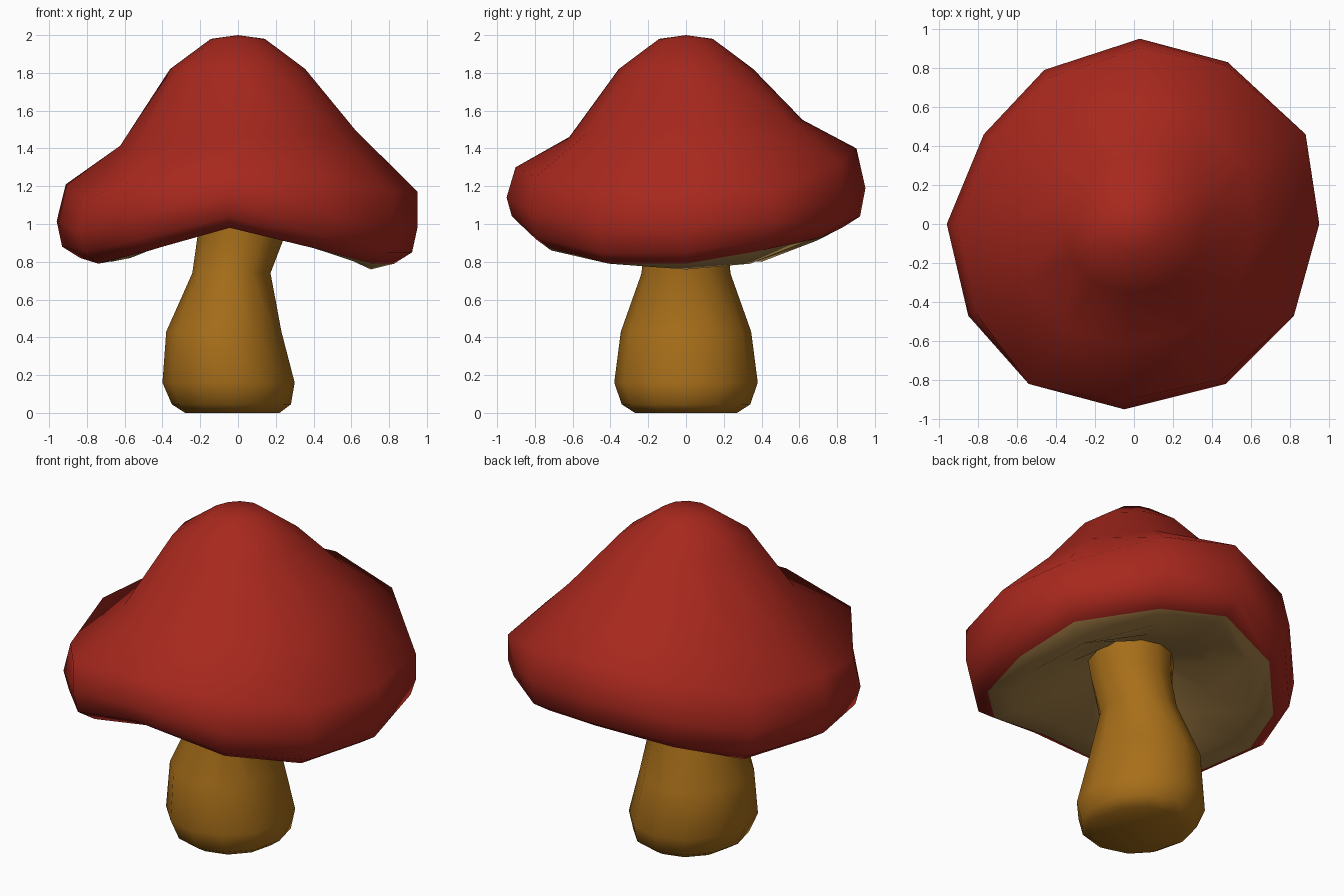
import bpy, bmesh, math

cube = bpy.data.objects.get("Cube")
if cube:
    bpy.data.objects.remove(cube, do_unlink=True)


def make_material(name, rgb):
    mat = bpy.data.materials.new(name)
    mat.use_nodes = True
    mat.diffuse_color = (*rgb, 1)
    mat.node_tree.nodes["Principled BSDF"].inputs["Base Color"].default_value = (*rgb, 1)
    return mat


red = make_material("cap_red", (0.39, 0.021, 0.0125))
tan = make_material("underside_tan", (0.42, 0.24, 0.07))
ochre = make_material("stem_ochre", (0.39, 0.158, 0.01))


def loft(name, rings, materials, top, bottom, mat_rule=lambda i: 0):
    """Skin a list of closed rings and close both ends with a pole point."""
    bm = bmesh.new()
    loops = [[bm.verts.new(p) for p in ring] for ring in rings]
    n = len(loops[0])
    for i, (a, b) in enumerate(zip(loops, loops[1:])):
        for j in range(n):
            k = (j + 1) % n
            bm.faces.new((a[j], b[j], b[k], a[k])).material_index = mat_rule(i)
    for pole, loop, index in ((top, loops[0], 0), (bottom, loops[-1], len(rings) - 1)):
        v = bm.verts.new(pole)
        for j in range(n):
            bm.faces.new((v, loop[j], loop[(j + 1) % n])).material_index = mat_rule(index)
    bmesh.ops.recalc_face_normals(bm, faces=bm.faces)
    mesh = bpy.data.meshes.new(name)
    bm.to_mesh(mesh)
    bm.free()
    obj = bpy.data.objects.new(name, mesh)
    bpy.context.collection.objects.link(obj)
    for mat in materials:
        mesh.materials.append(mat)
    bpy.ops.object.select_all(action="DESELECT")
    bpy.context.view_layer.objects.active = obj
    obj.select_set(True)
    bpy.ops.object.shade_smooth_by_angle(angle=math.radians(80))


# Cap: twelve uneven spokes, with a wavy shoulder and rim
SIDES = 12
angles = [math.tau * j / SIDES for j in range(SIDES)]
outline = [(.95, 0), (.88, .46), (.48, .83), (.03, .95), (-.46, .79), (-.77, .46),
           (-.96, 0), (-.85, -.47), (-.54, -.82), (-.05, -.95), (.47, -.82), (.82, -.47)]
shoulder = [1.17, 1.17, 1.33, 1.40, 1.33, 1.22, 1.21, 1.13, 1.23, 1.30, 1.25, 1.17]
shoulder_reach = [1, 1, .98, .95, .95, .95, .95, .96, 1, .95, .97, 1]
rim = [.79, .86, .93, .98, .91, .80, .82, .79, .86, .98, .87, .79]


def cap_ring(radius, height):
    """Ring at a share of the outline; radius and height are rules per spoke."""
    return [(radius(j) * x, radius(j) * y, height(j, a))
            for j, ((x, y), a) in enumerate(zip(outline, angles))]


def even(share):
    return lambda j: share


def slope(j, a):
    return 1.47 + .3 * (shoulder[j] - 1.23) + .05 * math.cos(a) + .03 * math.sin(a)


def underside(j, a):
    """Flesh tucked inside the rim, sagging on one side."""
    return rim[j] + .02 - .09 * max(0, math.cos(a - math.radians(30))) ** 4


cap_rings = [
    cap_ring(even(.15), lambda j, a: 1.98),
    cap_ring(even(.375), lambda j, a: 1.82),
    cap_ring(even(.65), slope),
    cap_ring(lambda j: shoulder_reach[j], lambda j, a: shoulder[j]),
    cap_ring(even(1), lambda j, a: (shoulder[j] + rim[j]) / 2),
    cap_ring(even(.97), lambda j, a: rim[j] + .06),
    cap_ring(even(.87), lambda j, a: rim[j]),
    cap_ring(even(.74), underside),
    cap_ring(even(.48), lambda j, a: .6 * rim[j] + .42),
    cap_ring(even(.22), lambda j, a: 1.08),
]
loft("mushroom_cap", cap_rings, [red, tan], top=(0, 0, 2), bottom=(0, 0, 1.1),
     mat_rule=lambda i: 1 if i >= 6 else 0)

# Stem: leaning, with a swollen foot and a narrow neck
# (centre x, radius x, radius y, height)
stem_profile = [
    (.03, .25, .24, 1.10),
    (.015, .23, .225, .93),
    (-.035, .207, .235, .74),
    (-.075, .305, .345, .43),
    (-.05, .35, .38, .16),
    (-.035, .315, .34, .045),
    (-.03, .25, .27, 0),
]
stem_rings = [[(cx + rx * math.cos(a), ry * math.sin(a), z) for a in angles]
              for cx, rx, ry, z in stem_profile]
loft("stem", stem_rings, [ochre], top=(.03, 0, 1.1), bottom=(-.03, 0, 0))
